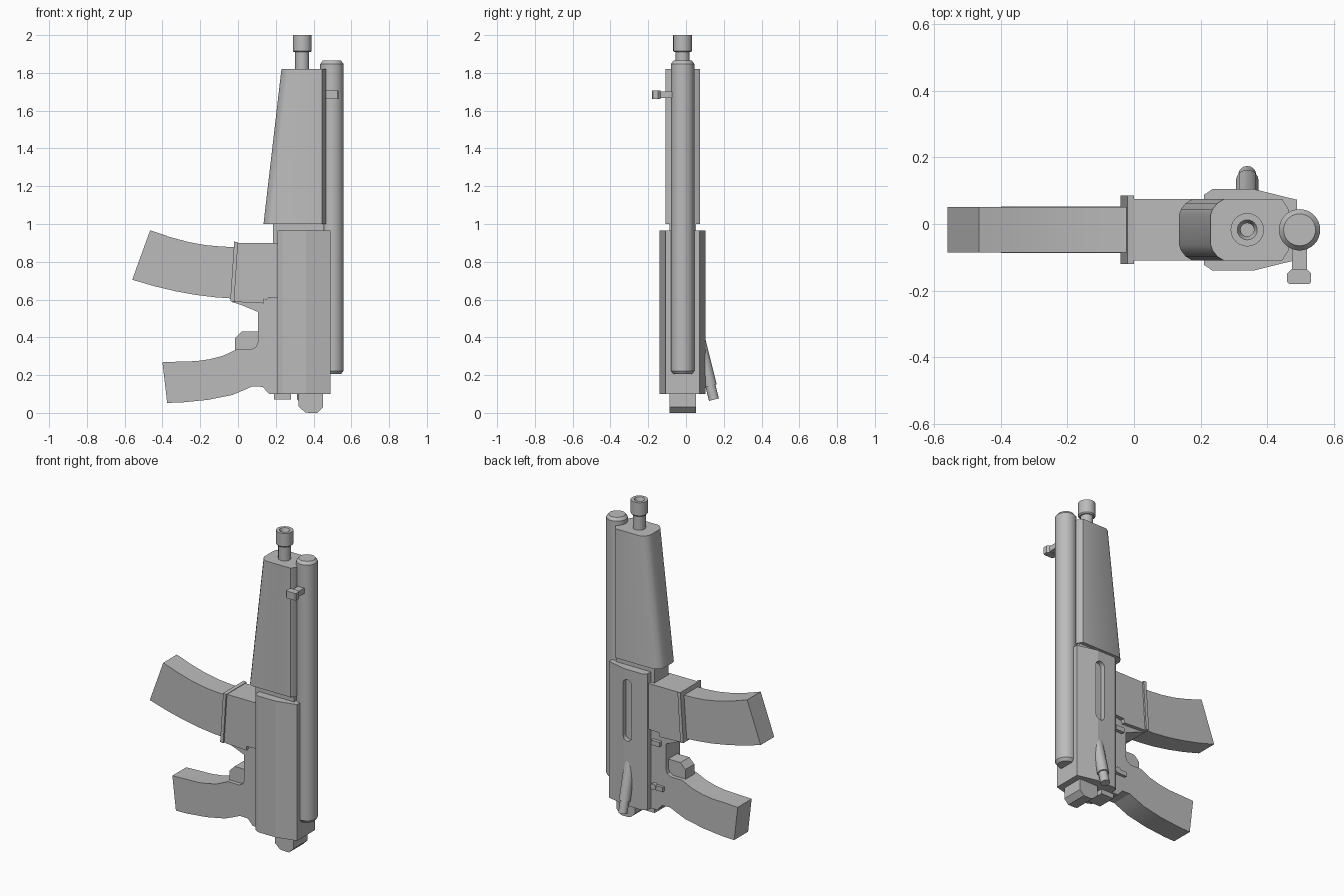
import bpy, bmesh, math
from mathutils import Vector, Matrix

if "Cube" in bpy.data.objects:
    bpy.data.objects.remove(bpy.data.objects["Cube"], do_unlink=True)

MID = -0.0175  # symmetry plane of the body in y
grey = bpy.data.materials.new("plain_grey")
grey.use_nodes = True
grey.diffuse_color = (0.5, 0.5, 0.5, 1)
grey.node_tree.nodes["Principled BSDF"].inputs["Base Color"].default_value = (0.5, 0.5, 0.5, 1)


def loft(name, rings, smooth=None, closed=True):
    """Skin a list of equal-length rings of points and cap the ends."""
    bm = bmesh.new()
    vs = [[bm.verts.new(p) for p in ring] for ring in rings]
    n = len(vs[0])
    for a, b in zip(vs, vs[1:]):
        for i in range(n):
            bm.faces.new((a[i], a[(i + 1) % n], b[(i + 1) % n], b[i]))
    if closed:
        bm.faces.new(vs[0])
        bm.faces.new(vs[-1])
    bmesh.ops.recalc_face_normals(bm, faces=bm.faces)
    mesh = bpy.data.meshes.new(name)
    bm.to_mesh(mesh)
    bm.free()
    mesh.materials.append(grey)
    ob = bpy.data.objects.new(name, mesh)
    bpy.context.collection.objects.link(ob)
    if smooth:
        bpy.ops.object.select_all(action="DESELECT")
        ob.select_set(True)
        bpy.context.view_layer.objects.active = ob
        bpy.ops.object.shade_smooth_by_angle(angle=math.radians(smooth))
    return ob


def side_plate(name, outline, half, smooth=None):
    """Extrude an x-z outline evenly to both sides of the mid plane."""
    return loft(name, [[(x, y, z) for x, z in outline] for y in (MID - half, MID + half)], smooth)


def box(name, x, y, z):
    return loft(name, [[(x[0], y[0], h), (x[1], y[0], h), (x[1], y[1], h), (x[0], y[1], h)] for h in z])


def lathe(name, base, axis, profile, n=24):
    """Turn (radius, distance) steps around an axis starting at base."""
    turn = Vector(axis).to_track_quat("Z", "Y").to_matrix().to_4x4()
    place = Matrix.Translation(base) @ turn
    rings = [[place @ Vector((r * math.cos(t), r * math.sin(t), d))
              for t in (math.tau * i / n for i in range(n))] for r, d in profile]
    return loft(name, rings, 30)


def mirrored(half):
    """Complete a plan outline given as (x, distance from the mid plane)."""
    return [(x, MID - d) for x, d in half] + [(x, MID + d) for x, d in reversed(half)]


# Receiver with bevelled plan and a slot cut in the back
plan = mirrored([(0.21, 0.105), (0.235, 0.122), (0.36, 0.122), (0.49, 0.09)])
receiver = loft("receiver", [[(x, y, z) for x, y in plan] for z in (0.1, 0.965)])
slot = []
for i in range(16):
    t = math.tau * (i + 0.5) / 16
    slot.append((0.34 + 0.03 * math.cos(t), (0.87 if math.sin(t) > 0 else 0.54) + 0.03 * math.sin(t)))
cutter = loft("slot_cutter", [[(x, y, z) for x, z in slot] for y in (0.075, 0.15)])
cutter.hide_render = True
cutter.hide_viewport = True
cut = receiver.modifiers.new("slot", "BOOLEAN")
cut.object = cutter
cut.operation = "DIFFERENCE"
cut.solver = "EXACT"

# Handguard, tapering on its rounded left side
def guard_ring(x0, z):
    half = [(x0, 0.045), (x0 + 0.006, 0.062), (x0 + 0.02, 0.08), (x0 + 0.04, 0.092),
            (0.445, 0.092), (0.465, 0.06)]
    return [(x, y, z) for x, y in mirrored(half)]


loft("handguard", [guard_ring(0.135, 1.0), guard_ring(0.23, 1.82)], 35)
box("handguard_neck", (0.185, 0.455), (MID - 0.07, MID + 0.07), (0.88, 1.01))

# Barrel and hollow muzzle
lathe("barrel", (0.34, MID, 1.8), (0, 0, 1),
      [(0.037, 0), (0.037, 0.11), (0.044, 0.11), (0.05, 0.117), (0.05, 0.2),
       (0.03, 0.2), (0.02, 0.18), (0.02, 0.12)])

# Long side tube with bevelled ends, and its small post
lathe("side_tube", (0.497, MID, 0.205), (0, 0, 1),
      [(0.048, 0), (0.062, 0.018), (0.062, 1.642), (0.048, 1.66)], 32)
box("post_stem", (0.475, 0.52), (-0.15, -0.06), (1.668, 1.702))
head = [(0.46, -0.148), (0.473, -0.135), (0.519, -0.135), (0.532, -0.148),
        (0.532, -0.174), (0.526, -0.18), (0.466, -0.18), (0.46, -0.174)]
loft("post_head", [[(x, y, z) for x, y in head] for z in (1.663, 1.708)])

# Magazine well, lip and curved magazine
side_plate("magazine_well", [(0.22, 0.9), (-0.01, 0.9), (-0.025, 0.588), (0.135, 0.58),
                             (0.137, 0.606), (0.22, 0.61)], 0.0925)
side_plate("well_lip", [(0, 0.903), (-0.02, 0.907), (-0.041, 0.592), (-0.02, 0.588)], 0.103)
top = [(0, 0.878), (-0.08, 0.88), (-0.17, 0.888), (-0.26, 0.904), (-0.36, 0.931), (-0.465, 0.967)]
low = [(-0.02, 0.605), (-0.12, 0.612), (-0.22, 0.624), (-0.33, 0.644), (-0.44, 0.67), (-0.56, 0.705)]
loft("magazine", [[(a[0], MID - 0.068, a[1]), (a[0], MID + 0.068, a[1]),
                   (b[0], MID + 0.068, b[1]), (b[0], MID - 0.068, b[1])] for a, b in zip(top, low)], 25)

# Trigger frame and grip in one outline, with the trigger
side_plate("frame_and_grip", [
    (0.23, 0.62), (0.137, 0.6), (-0.035, 0.588), (0.02, 0.57), (0.105, 0.535), (0.105, 0.375),
    (0.095, 0.35), (0.07, 0.335), (-0.01, 0.335), (-0.08, 0.302), (-0.15, 0.284), (-0.22, 0.274),
    (-0.3, 0.272), (-0.4, 0.268), (-0.375, 0.053), (-0.3, 0.055), (-0.16, 0.069), (-0.03, 0.095),
    (0.03, 0.12), (0.075, 0.14), (0.13, 0.138), (0.165, 0.1), (0.23, 0.1)], 0.07, 25)
side_plate("trigger", [(-0.015, 0.33), (-0.015, 0.395), (0.02, 0.43), (0.11, 0.43), (0.11, 0.33)], 0.045)

# Bottom plug and latch
side_plate("end_plug", [(0.32, 0.11), (0.32, 0.035), (0.355, 0.003), (0.375, 0), (0.42, 0), (0.45, 0.03),
                        (0.45, 0.11)], 0.07)
box("bottom_latch", (0.19, 0.28), (MID - 0.06, MID + 0.06), (0.07, 0.11))

# Slanted handle on the back
lathe("back_handle", (0.34, 0.063, 0.41), (0, 0.25, -1),
      [(0.034, 0), (0.034, 0.275), (0.027, 0.275), (0.027, 0.35)], 16)

# Small switches on the back of the frame
lathe("selector_pivot", (0.18, 0.04, 0.25), (0, 1, 0), [(0.02, 0), (0.02, 0.035)], 12)
box("selector_arm", (0.115, 0.18), (0.05, 0.07), (0.233, 0.262))
box("release_catch", (0.135, 0.195), (0.05, 0.075), (0.515, 0.545))
